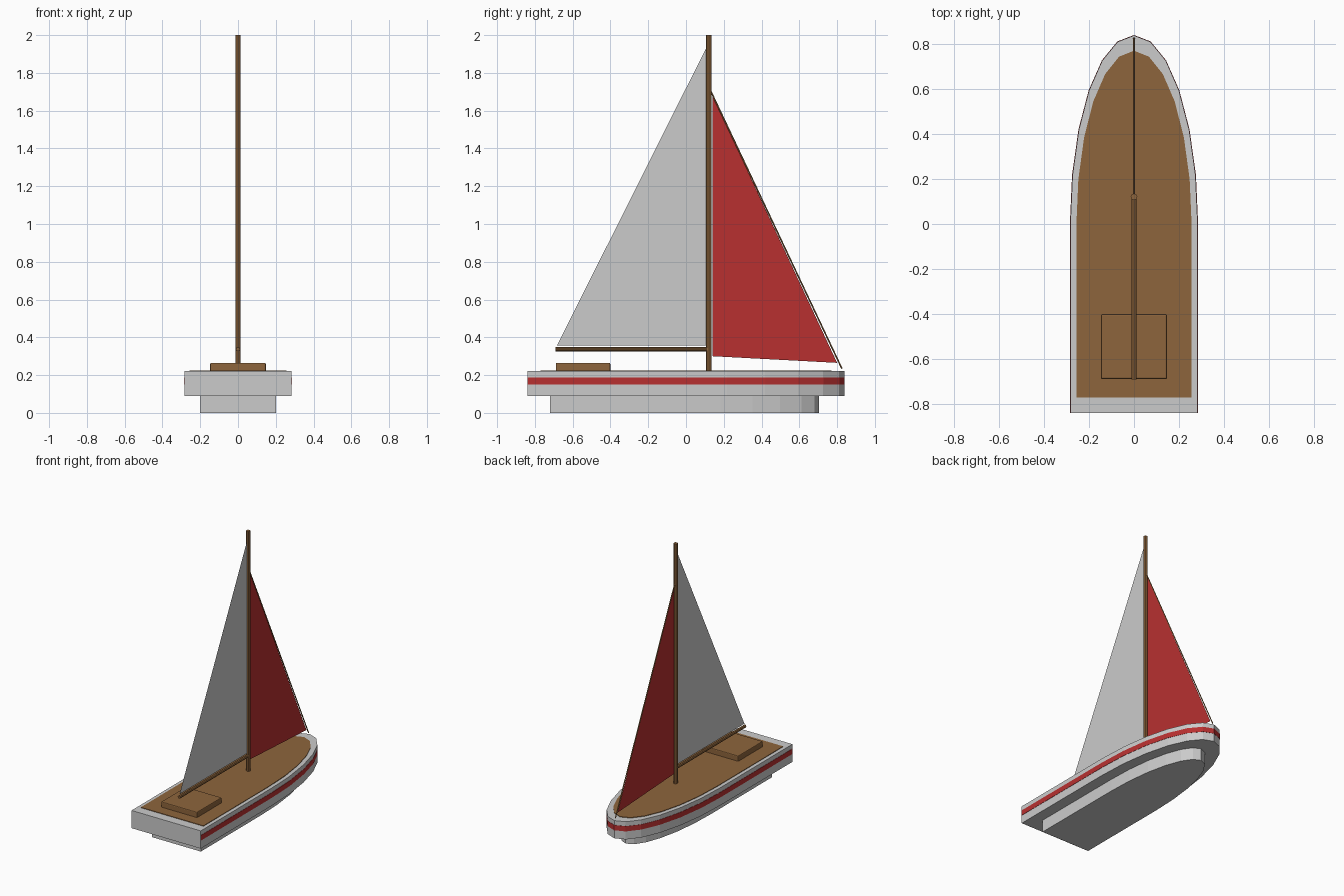
import bpy, bmesh, math
from mathutils import Vector

if "Cube" in bpy.data.objects:
    bpy.data.objects.remove(bpy.data.objects["Cube"])


def material(name, rgb):
    m = bpy.data.materials.new(name)
    m.diffuse_color = (*rgb, 1)
    m.use_nodes = True
    m.node_tree.nodes["Principled BSDF"].inputs["Base Color"].default_value = m.diffuse_color
    return m


WOOD = material("wood", (0.27, 0.13, 0.045))
RED = material("red", (0.48, 0.03, 0.03))


def finish(name, bm, mat=None):
    bmesh.ops.recalc_face_normals(bm, faces=bm.faces)
    mesh = bpy.data.meshes.new(name)
    bm.to_mesh(mesh)
    bm.free()
    ob = bpy.data.objects.new(name, mesh)
    bpy.context.collection.objects.link(ob)
    if mat:
        mesh.materials.append(mat)
    return ob


def boat_slab(name, half_w, stern, bow, z0, z1, mat=None):
    """Extruded outline: square stern, half-ellipse bow."""
    pts = [(-half_w, stern), (half_w, stern)]
    pts += [(half_w * math.cos(math.pi * i / 12), bow * math.sin(math.pi * i / 12))
            for i in range(13)]
    bm = bmesh.new()
    face = bm.faces.new([bm.verts.new((x, y, z0)) for x, y in pts])
    top = bmesh.ops.extrude_face_region(bm, geom=[face])["geom"]
    for v in top:
        if isinstance(v, bmesh.types.BMVert):
            v.co.z = z1
    return finish(name, bm, mat)


def rod(name, a, b, radius, mat, sides=8):
    a, b = Vector(a), Vector(b)
    bm = bmesh.new()
    bmesh.ops.create_cone(bm, cap_ends=True, segments=sides, radius1=radius,
                          radius2=radius, depth=(b - a).length)
    ob = finish(name, bm, mat)
    ob.location = (a + b) / 2
    ob.rotation_euler = (b - a).to_track_quat('Z', 'Y').to_euler()
    return ob


def sail(name, pts, mat=None):
    bm = bmesh.new()
    bm.faces.new([bm.verts.new((0, y, z)) for y, z in pts])
    return finish(name, bm, mat)


# Hull layers
boat_slab("lower_hull", 0.2, -0.72, 0.705, 0.0, 0.09)
boat_slab("upper_hull", 0.283, -0.84, 0.838, 0.09, 0.221)
boat_slab("hull_stripe", 0.285, -0.8395, 0.84, 0.15, 0.188, RED)
boat_slab("deck", 0.256, -0.77, 0.77, 0.2, 0.225, WOOD)

# Hatch with softened edges
bm = bmesh.new()
bmesh.ops.create_cube(bm, size=1)
bmesh.ops.scale(bm, vec=(0.294, 0.288, 0.05), verts=bm.verts)
bmesh.ops.translate(bm, vec=(0, -0.545, 0.24), verts=bm.verts)
bmesh.ops.bevel(bm, geom=bm.edges[:], offset=0.006, segments=2, profile=0.5, affect='EDGES')
finish("hatch", bm, WOOD)

# Spars and stay
rod("mast", (0, 0.121, 0.21), (0, 0.121, 2.0), 0.0145, WOOD)
rod("boom", (0, -0.69, 0.337), (0, 0.121, 0.337), 0.011, WOOD)
rod("forestay", (0, 0.128, 1.71), (0, 0.825, 0.235), 0.004, WOOD, 6)

# Sails
sail("mainsail", [(-0.683, 0.357), (0.106, 0.357), (0.106, 1.93)])
sail("jib", [(0.14, 0.3), (0.8, 0.265), (0.14, 1.68)], RED)
